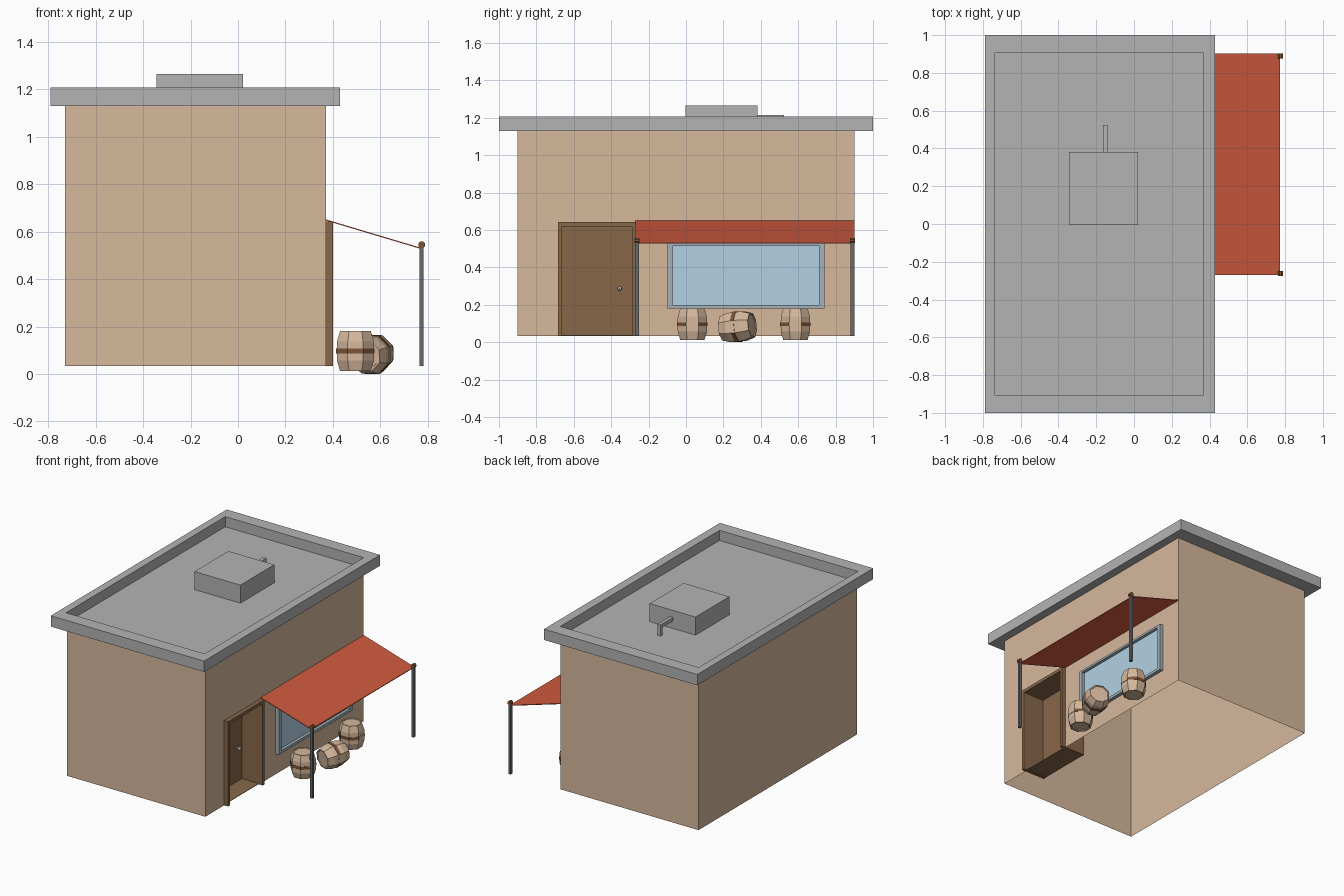
import bpy, bmesh, math
from mathutils import Vector, Matrix

if "Cube" in bpy.data.objects:
    bpy.data.objects.remove(bpy.data.objects["Cube"])


def mat(name, r, g, b):
    m = bpy.data.materials.new(name)
    m.diffuse_color = (r, g, b, 1)
    m.use_nodes = True
    m.node_tree.nodes["Principled BSDF"].inputs["Base Color"].default_value = m.diffuse_color
    return m


TAN = mat("tan_plaster", 0.67, 0.48, 0.335)
GREY = mat("roof_grey", 0.455, 0.455, 0.455)
RED = mat("awning_red", 0.64, 0.105, 0.050)
BROWN = mat("door_brown", 0.25, 0.137, 0.068)
GLASS = mat("window_blue", 0.45, 0.64, 0.78)
FRAME = mat("frame_grey_blue", 0.37, 0.45, 0.49)
DARK = mat("pole_dark_grey", 0.135, 0.138, 0.142)
RUST = mat("band_brown", 0.20, 0.090, 0.038)
METAL = mat("knob_metal", 0.65, 0.65, 0.63)


def finish(name, bm, *mats):
    me = bpy.data.meshes.new(name)
    bm.to_mesh(me)
    bm.free()
    for m in mats:
        me.materials.append(m)
    ob = bpy.data.objects.new(name, me)
    bpy.context.collection.objects.link(ob)
    return ob


def add_box(bm, x0, x1, y0, y1, z0, z1):
    m = Matrix.Translation(((x0 + x1) / 2, (y0 + y1) / 2, (z0 + z1) / 2))
    m = m @ Matrix.Diagonal((x1 - x0, y1 - y0, z1 - z0, 1))
    bmesh.ops.create_cube(bm, size=1, matrix=m)


def boxes(name, m, *dims):
    bm = bmesh.new()
    for d in dims:
        add_box(bm, *d)
    return finish(name, bm, m)


def lathe(name, profile, sides, matrix, *mats, band=()):
    """Closed turned solid from (radius, height) points; band rows are
    coloured on all facets except those facing local +x and -x."""
    bm = bmesh.new()
    rings = []
    for r, z in profile:
        rings.append([bm.verts.new((r * math.cos((i + 0.5) * math.tau / sides),
                                    r * math.sin((i + 0.5) * math.tau / sides), z))
                      for i in range(sides)])
    for k, (a, b) in enumerate(zip(rings, rings[1:])):
        for i in range(sides):
            j = (i + 1) % sides
            f = bm.faces.new((a[i], a[j], b[j], b[i]))
            if k in band and abs(f.calc_center_median().y) > 0.01:
                f.material_index = 1
    bm.faces.new(rings[0][::-1])
    bm.faces.new(rings[-1])
    bm.transform(matrix)
    return finish(name, bm, *mats)


# Walls: open-bottomed shell with a door opening on the right side
X0, X1, Y, Z0, Z1 = -0.73, 0.37, 0.90, 0.034, 1.13
DY0, DY1, DZ = -0.67, -0.28, 0.63
bm = bmesh.new()


def wall(ax, ay, bx, by, z0, z1):
    pts = ((ax, ay, z0), (bx, by, z0), (bx, by, z1), (ax, ay, z1))
    bm.faces.new([bm.verts.new(p) for p in pts])


wall(X0, -Y, X1, -Y, Z0, Z1)
wall(X1, Y, X0, Y, Z0, Z1)
wall(X0, Y, X0, -Y, Z0, Z1)
wall(X1, -Y, X1, DY0, Z0, Z1)
wall(X1, DY0, X1, DY1, DZ, Z1)
wall(X1, DY1, X1, Y, Z0, Z1)
bmesh.ops.remove_doubles(bm, verts=bm.verts, dist=1e-5)
finish("walls", bm, TAN)

# Roof slab with raised parapet
bm = bmesh.new()
add_box(bm, -0.79, 0.43, -1, 1, 1.13, 1.208)
bm.normal_update()
top = next(f for f in bm.faces if f.normal.z > 0.9)
bmesh.ops.inset_individual(bm, faces=[top], thickness=0.03)
for v in top.verts:
    v.co.x = -0.735 if v.co.x < 0 else 0.367
    v.co.y = math.copysign(0.905, v.co.y)
low = bmesh.ops.extrude_discrete_faces(bm, faces=[top])["faces"][0]
bmesh.ops.translate(bm, verts=low.verts, vec=(0, 0, -0.073))
finish("roof", bm, GREY)

# Rooftop unit and bent pipe
boxes("roof_unit", GREY, (-0.343, 0.022, -0.004, 0.381, 1.135, 1.265))
boxes("roof_pipe", GREY, (-0.165, -0.14, 0.38, 0.525, 1.19, 1.215),
      (-0.165, -0.14, 0.50, 0.525, 1.135, 1.19))

# Recessed doorway
boxes("door_frame", BROWN,
      (0.21, 0.40, -0.685, -0.663, Z0, 0.643),
      (0.21, 0.40, -0.29, -0.268, Z0, 0.643),
      (0.21, 0.40, -0.663, -0.29, 0.62, 0.643),
      (0.21, 0.37, -0.663, -0.29, Z0 + 0.003, 0.04))
boxes("door", BROWN, (0.21, 0.235, -0.663, -0.29, 0.04, 0.62))
bm = bmesh.new()
bmesh.ops.create_uvsphere(bm, u_segments=8, v_segments=6, radius=0.012,
                          matrix=Matrix.Translation((0.262, -0.355, 0.287)))
add_box(bm, 0.235, 0.255, -0.359, -0.351, 0.283, 0.291)
finish("door_knob", bm, METAL)

# Window
boxes("window_frame", FRAME,
      (0.365, 0.395, -0.10, -0.07, 0.18, 0.53),
      (0.365, 0.395, 0.71, 0.74, 0.18, 0.53),
      (0.365, 0.395, -0.07, 0.71, 0.18, 0.20),
      (0.365, 0.395, -0.07, 0.71, 0.515, 0.53))
boxes("window_glass", GLASS, (0.367, 0.374, -0.07, 0.71, 0.20, 0.515))

# Awning sheet: thin sloping slab
bm = bmesh.new()
sec = [(0.37, 0.652), (0.772, 0.532), (0.772, 0.527), (0.37, 0.647)]
f = bm.faces.new([bm.verts.new((x, -0.27, z)) for x, z in sec])
ext = bmesh.ops.extrude_face_region(bm, geom=[f])["geom"]
bmesh.ops.translate(bm, vec=(0, 1.172, 0),
                    verts=[g for g in ext if isinstance(g, bmesh.types.BMVert)])
bmesh.ops.recalc_face_normals(bm, faces=bm.faces)
finish("awning", bm, RED)

# Square awning poles with short round caps lying along y
for n, y in (("front", -0.262), ("back", 0.890)):
    boxes(n + "_pole", DARK, (0.765, 0.783, y - 0.01, y + 0.01, Z0, 0.54))
    at = Matrix.Translation((0.775, y, 0.545)) @ Matrix.Rotation(math.pi / 2, 4, 'X')
    lathe(n + "_pole_cap", [(0.015, -0.013), (0.015, 0.013)], 8, at, RUST)

# Barrels: two upright, one lying, each with a raised band
H = 0.085
PROFILE = [(0.060, -H + 0.005), (0.062, -H), (0.070, -H), (0.0845, -0.04),
           (0.085, -0.010), (0.088, -0.010), (0.088, 0.010), (0.085, 0.010),
           (0.0845, 0.04), (0.070, H), (0.062, H), (0.060, H - 0.005)]
tilt = Vector((0.35, 0.93, 0.10)).to_track_quat('Z', 'Y').to_matrix().to_4x4()
for n, loc, rot in (("front", (0.495, 0.034, 0.097), Matrix()),
                    ("back", (0.495, 0.585, 0.097), Matrix()),
                    ("lying", (0.565, 0.275, 0.083), tilt)):
    lathe(n + "_barrel", PROFILE, 8, Matrix.Translation(loc) @ rot,
          TAN, RUST, band=(4, 5, 6))
